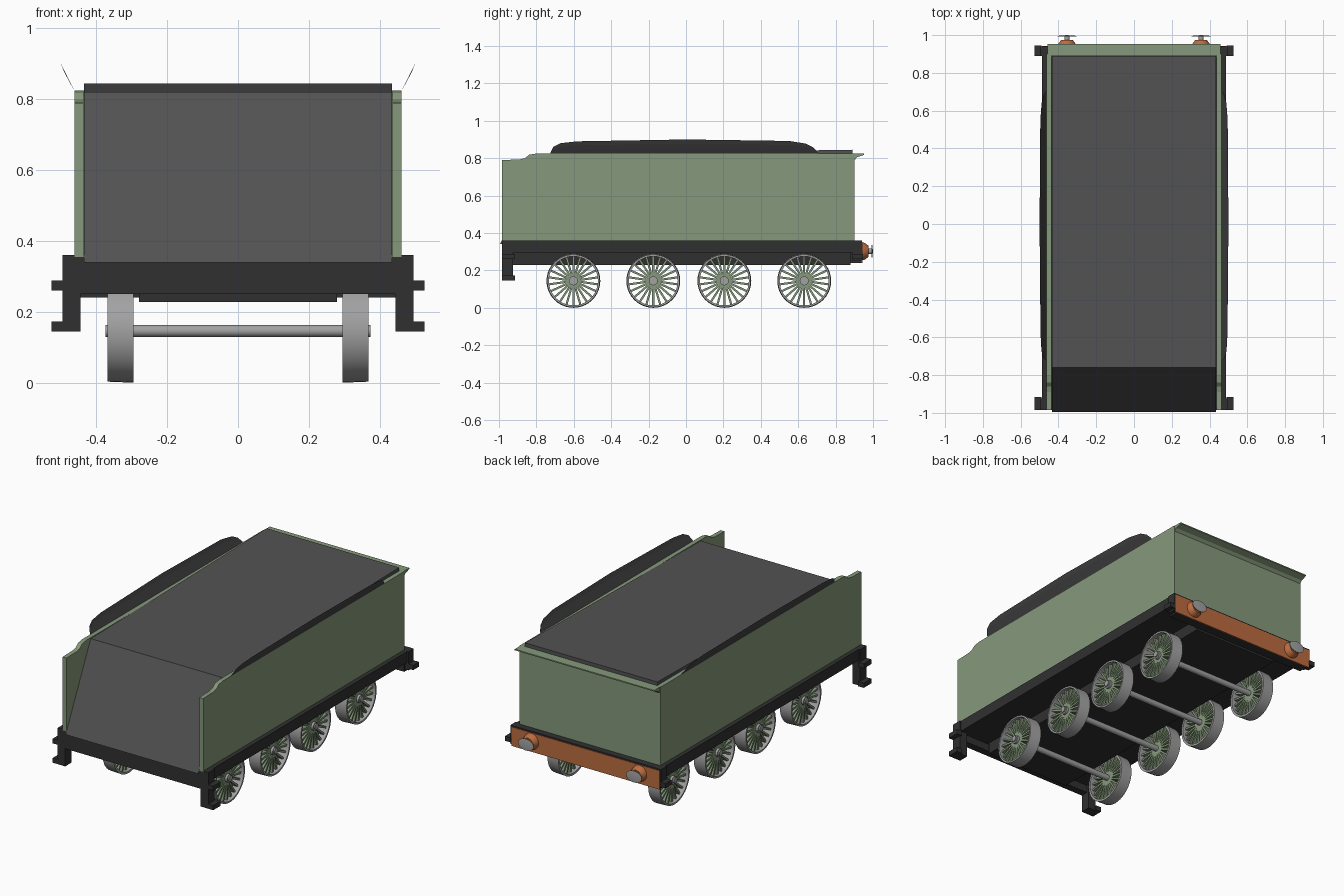
import bpy, bmesh, math
from mathutils import Matrix, Vector

if "Cube" in bpy.data.objects:
    bpy.data.objects.remove(bpy.data.objects["Cube"])


def material(name, r, g, b):
    m = bpy.data.materials.new(name)
    m.use_nodes = True
    m.diffuse_color = (r, g, b, 1)
    m.node_tree.nodes["Principled BSDF"].inputs["Base Color"].default_value = (r, g, b, 1)
    return m


GREEN = material("pale green", 0.24, 0.32, 0.2)
COAL = material("dark grey", 0.085, 0.085, 0.085)
SHADE = material("charcoal", 0.055, 0.055, 0.055)
BLACK = material("frame black", 0.03, 0.03, 0.03)
ORANGE = material("orange", 0.5, 0.15, 0.05)
STEEL = material("steel grey", 0.36, 0.36, 0.36)


def finish(name, bm, mat, smooth=False, fix=True):
    if fix:
        bmesh.ops.recalc_face_normals(bm, faces=bm.faces)
    me = bpy.data.meshes.new(name)
    bm.to_mesh(me)
    bm.free()
    me.materials.append(mat)
    ob = bpy.data.objects.new(name, me)
    bpy.context.collection.objects.link(ob)
    if smooth:
        bpy.ops.object.select_all(action="DESELECT")
        ob.select_set(True)
        bpy.context.view_layer.objects.active = ob
        bpy.ops.object.shade_smooth_by_angle()
    return ob


def add_box(bm, x, y, z, turn=Matrix()):
    size = Matrix.Diagonal((x[1] - x[0], y[1] - y[0], z[1] - z[0], 1))
    mid = Vector((sum(x) / 2, sum(y) / 2, sum(z) / 2))
    bmesh.ops.create_cube(bm, size=1, matrix=turn @ Matrix.Translation(mid) @ size)


def box(name, x, y, z, mat):
    bm = bmesh.new()
    add_box(bm, x, y, z)
    return finish(name, bm, mat)


def prism(name, profile, x0, x1, mat):
    # Extrude a side profile of (y, z) points across x
    bm = bmesh.new()
    face = bm.faces.new([bm.verts.new((x0, y, z)) for y, z in profile])
    ext = bmesh.ops.extrude_face_region(bm, geom=[face])
    moved = [v for v in ext["geom"] if isinstance(v, bmesh.types.BMVert)]
    bmesh.ops.translate(bm, verts=moved, vec=(x1 - x0, 0, 0))
    return finish(name, bm, mat)


def lathe(name, profile, centre, axis, mat, closed=False, steps=40):
    # Spin (along, radius) points about an axis through the centre
    bm = bmesh.new()
    rot = Vector((0, 0, 1)).rotation_difference(Vector(axis)).to_matrix().to_4x4()
    verts = [bm.verts.new((r, 0, a)) for a, r in profile]
    edges = [bm.edges.new(p) for p in zip(verts, verts[1:])]
    if closed:
        edges.append(bm.edges.new((verts[-1], verts[0])))
    bmesh.ops.spin(bm, geom=verts + edges, cent=(0, 0, 0), axis=(0, 0, 1),
                   angle=2 * math.pi, steps=steps, use_duplicate=False)
    bmesh.ops.remove_doubles(bm, verts=bm.verts, dist=0.0002)
    bmesh.ops.transform(bm, matrix=Matrix.Translation(centre) @ rot, verts=bm.verts)
    return finish(name, bm, mat, smooth=True)


# Coal space cover with sloping front
prism("coal_cover", [(-0.995, 0.34), (-0.76, 0.82), (0.89, 0.845), (0.89, 0.34)],
      -0.435, 0.435, COAL)

# Body: side panels, rear panel and flared rear lip
side = [(-0.985, 0.355), (0.9, 0.355), (0.9, 0.825), (-0.8, 0.825), (-0.84, 0.818),
        (-0.86, 0.8), (-0.89, 0.793), (-0.985, 0.79)]
for s, label in ((1, "left"), (-1, "right")):
    prism(label + "_side_panel", side, s * 0.436, s * 0.462, GREEN)
box("rear_panel", (-0.461, 0.461), (0.885, 0.901), (0.355, 0.815), GREEN)
prism("rear_lip", [(0.893, 0.79), (0.901, 0.79), (0.915, 0.805), (0.952, 0.818),
                   (0.952, 0.825), (0.893, 0.825)], -0.458, 0.458, GREEN)

# Flared coal rails, thin sheets facing inward
rail = [(-0.725, 0.83), (-0.71, 0.86), (-0.67, 0.88), (-0.58, 0.89), (0, 0.9),
        (0.55, 0.892), (0.64, 0.878), (0.68, 0.858), (0.705, 0.83)]
for s, label in ((1, "left"), (-1, "right")):
    bm = bmesh.new()
    rows = []
    for t, flare in ((0, 0), (0.35, 0.38), (0.7, 0.75), (1, 1)):
        rows.append([bm.verts.new((s * (0.46 + 0.04 * flare * (z - 0.82) / 0.08), y,
                                   0.82 + (z - 0.82) * t)) for y, z in rail])
    for low, high in zip(rows, rows[1:]):
        for i in range(len(rail) - 1):
            f = bm.faces.new((low[i], low[i + 1], high[i + 1], high[i]))
            f.normal_update()
            if f.normal.x * s > 0:
                f.normal_flip()
    finish(label + "_coal_rail", bm, SHADE, fix=False)

# Underframe
box("footplate", (-0.487, 0.487), (-0.985, 0.94), (0.295, 0.36), BLACK)
box("front_beam", (-0.487, 0.487), (-0.985, -0.94), (0.25, 0.359), BLACK)
box("frame_block", (-0.28, 0.28), (-0.93, 0.88), (0.228, 0.3), BLACK)
box("rear_beam", (-0.475, 0.475), (0.88, 0.938), (0.24, 0.3), BLACK)
box("buffer_beam", (-0.487, 0.487), (0.936, 0.943), (0.24, 0.352), ORANGE)

# Steps at the four corners
for s, label in ((1, "left"), (-1, "right")):
    def span(a, b):
        return (min(s * a, s * b), max(s * a, s * b))
    bm = bmesh.new()
    add_box(bm, span(0.445, 0.495), (-0.985, -0.925), (0.145, 0.36))
    for z in (0.145, 0.26):
        add_box(bm, span(0.49, 0.527), (-0.985, -0.915), (z, z + 0.028))
    finish(label + "_front_step", bm, BLACK)
    bm = bmesh.new()
    add_box(bm, span(0.45, 0.495), (0.89, 0.941), (0.25, 0.36))
    add_box(bm, span(0.49, 0.527), (0.89, 0.945), (0.26, 0.288))
    finish(label + "_rear_step", bm, BLACK)

    # Buffers
    lathe(label + "_buffer_base", [(0, 0), (0, 0.048), (0.015, 0.045), (0.035, 0.03),
                                   (0.035, 0)], (s * 0.355, 0.94, 0.302), (0, 1, 0), ORANGE)
    lathe(label + "_buffer_shank", [(0, 0.014), (0.022, 0.014)],
          (s * 0.355, 0.973, 0.302), (0, 1, 0), STEEL)
    head = lathe(label + "_buffer_head", [(0, 0), (0, 0.034), (0.004, 0.034), (0.008, 0)],
                 (0, 0, 0), (0, 1, 0), STEEL)
    head.location = (s * 0.355, 0.992, 0.302)
    head.scale.x = 1.5

# Wheels with green spokes, and axles
SPOKES = 22
for n, y in enumerate((-0.602, -0.175, 0.205, 0.632), 1):
    lathe(f"axle_{n}", [(-0.374, 0), (-0.374, 0.017), (0.374, 0.017), (0.374, 0)],
          (0, y, 0.146), (1, 0, 0), STEEL, steps=20)
    for s, label in ((1, "left"), (-1, "right")):
        centre = Vector((s * 0.332, y, 0.144))
        lathe(f"{label}_tyre_{n}", [(-0.037, 0.131), (-0.037, 0.144), (0.037, 0.141),
                                    (0.037, 0.131)], centre, (s, 0, 0), STEEL, closed=True)
        lathe(f"{label}_hub_{n}", [(-0.02, 0), (-0.02, 0.024), (0.034, 0.024), (0.036, 0)],
              centre, (s, 0, 0), STEEL, steps=20)
        bm = bmesh.new()
        for k in range(SPOKES):
            turn = Matrix.Translation(centre) @ Matrix.Rotation(k * math.tau / SPOKES, 4, "X")
            add_box(bm, (-0.02, 0.02), (-0.0055, 0.0055), (0.018, 0.133), turn)
        finish(f"{label}_spokes_{n}", bm, GREEN)
